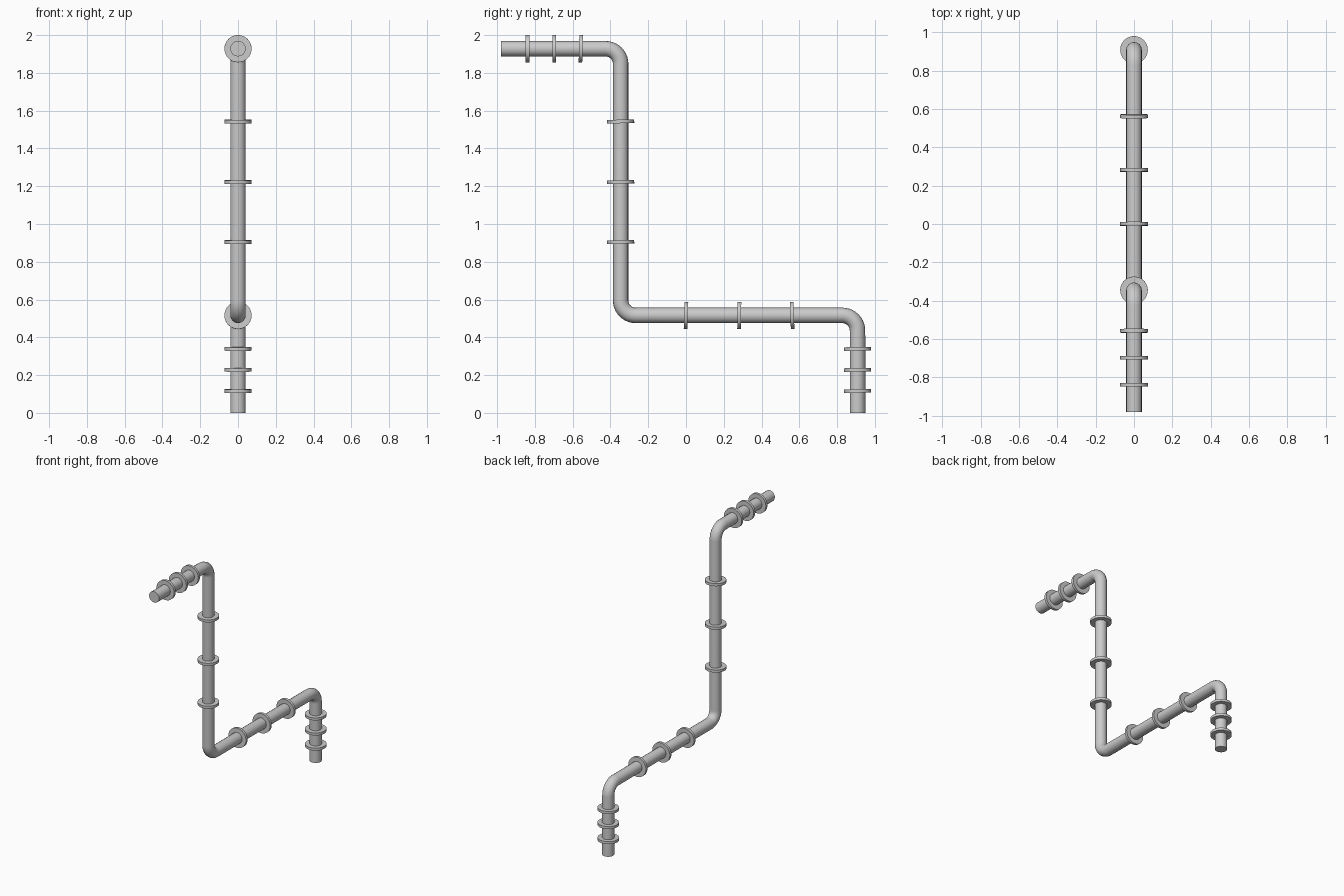
import bpy
from math import radians, sin, cos, pi
from mathutils import Vector

if "Cube" in bpy.data.objects:
    bpy.data.objects.remove(bpy.data.objects["Cube"])

PIPE_R, RING_R, RING_T, BEND_R = 0.041, 0.072, 0.019, 0.08


def smooth(obj):
    bpy.ops.object.select_all(action='DESELECT')
    obj.select_set(True)
    bpy.context.view_layer.objects.active = obj
    bpy.ops.object.shade_smooth_by_angle(angle=radians(35))


def rounded_path(corners, radius, steps=10):
    # Replace each right-angle corner by a quarter circle
    pts = [corners[0]]
    for a, b, c in zip(corners, corners[1:], corners[2:]):
        u, v = (a - b).normalized(), (c - b).normalized()
        centre = b + (u + v) * radius
        for i in range(steps + 1):
            t = i / steps * pi / 2
            pts.append(centre - v * radius * cos(t) - u * radius * sin(t))
    return pts + [corners[-1]]


# Pipe: one tube bent through three corners
corners = [Vector((0, y, z)) for y, z in
           [(0.908, 0), (0.908, 0.516), (-0.346, 0.516), (-0.346, 1.928), (-0.98, 1.928)]]
path = rounded_path(corners, BEND_R)
curve = bpy.data.curves.new("pipe", 'CURVE')
curve.dimensions = '3D'
curve.bevel_depth = PIPE_R
curve.bevel_resolution = 6
curve.use_fill_caps = True
spline = curve.splines.new('POLY')
spline.points.add(len(path) - 1)
for p, co in zip(spline.points, path):
    p.co = (*co, 1)
pipe = bpy.data.objects.new("pipe", curve)
bpy.context.collection.objects.link(pipe)
bpy.ops.object.select_all(action='DESELECT')
pipe.select_set(True)
bpy.context.view_layer.objects.active = pipe
bpy.ops.object.convert(target='MESH')
smooth(bpy.context.object)


def ring(name, y, z, angle):
    bpy.ops.mesh.primitive_cylinder_add(vertices=32, radius=RING_R, depth=RING_T,
                                        location=(0, y, z),
                                        rotation=(radians(angle), 0, 0))
    bpy.context.object.name = name
    smooth(bpy.context.object)


# Collars: three on every straight run, each sitting very slightly askew
for i, z in enumerate((0.116, 0.228, 0.339)):
    ring(f"lower_riser_collar_{i + 1}", 0.908, z, 1)
for i, (y, tilt) in enumerate(((0, -2), (0.282, -1), (0.562, 2))):
    ring(f"middle_run_collar_{i + 1}", y, 0.516, 90 + tilt)
for i, z in enumerate((0.905, 1.222, 1.543)):
    ring(f"upper_riser_collar_{i + 1}", -0.346, z, 1.5)
for i, (y, tilt) in enumerate(((-0.557, -1.5), (-0.697, 0), (-0.839, 0))):
    ring(f"top_run_collar_{i + 1}", y, 1.928, 90 + tilt)
